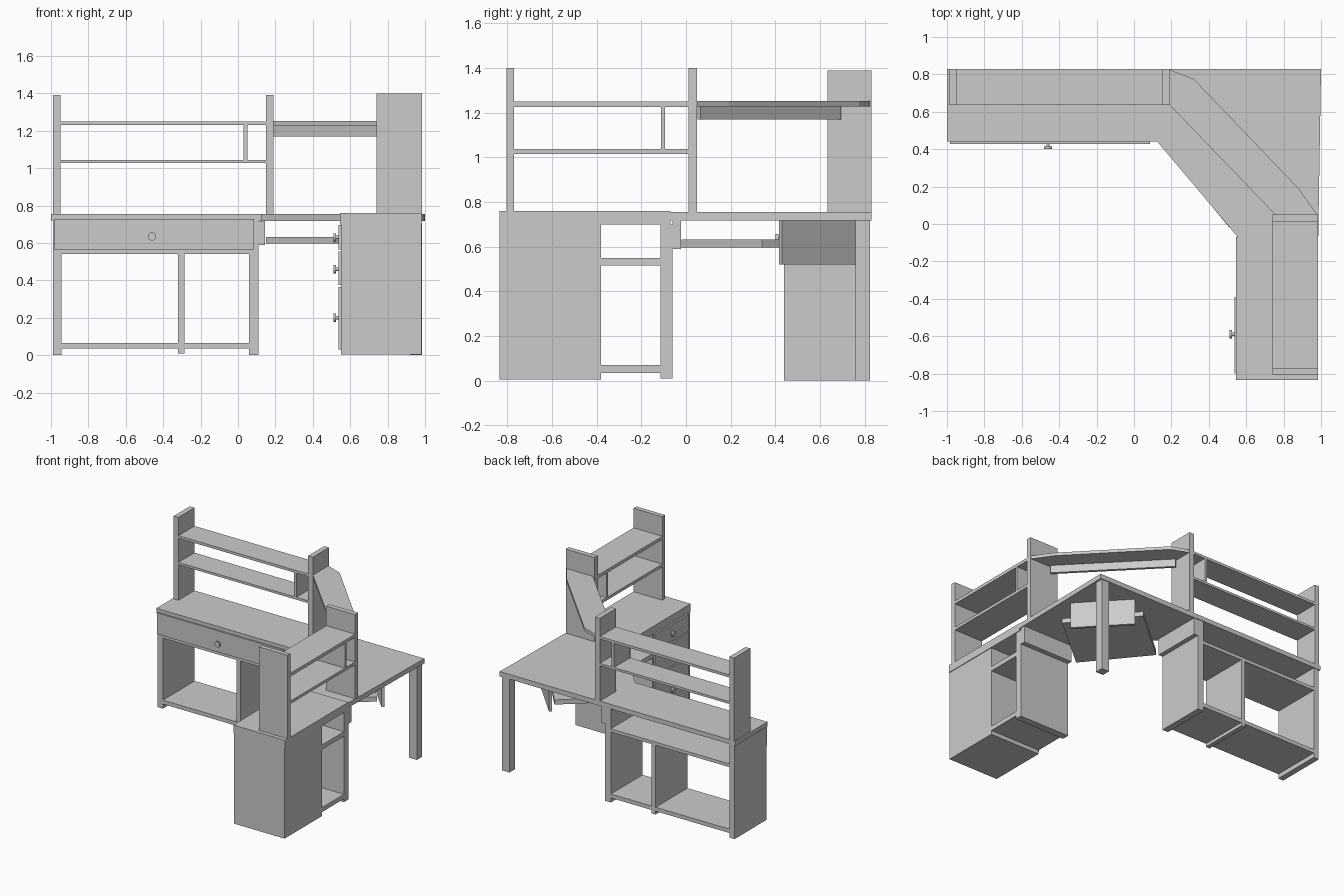
import bpy, bmesh
from math import radians
from mathutils import Vector

if "Cube" in bpy.data.objects:
    bpy.data.objects.remove(bpy.data.objects["Cube"])


def prism(name, pts, z0, z1):
    """Extrude a plan outline from z0 to z1."""
    me = bpy.data.meshes.new(name)
    bm = bmesh.new()
    face = bm.faces.new([bm.verts.new((x, y, z0)) for x, y in pts])
    ext = bmesh.ops.extrude_face_region(bm, geom=[face])
    top = [v for v in ext["geom"] if isinstance(v, bmesh.types.BMVert)]
    bmesh.ops.translate(bm, verts=top, vec=(0, 0, z1 - z0))
    bmesh.ops.recalc_face_normals(bm, faces=bm.faces)
    bm.to_mesh(me)
    bm.free()
    ob = bpy.data.objects.new(name, me)
    bpy.context.collection.objects.link(ob)
    return ob


def box(name, x, y, z):
    return prism(name, [(x[0], y[0]), (x[1], y[0]), (x[1], y[1]), (x[0], y[1])], *z)


def board(name, a, b, t, z):
    """Vertical or flat board from plan point a to b, thickness t to the left of a->b."""
    a, b = Vector(a), Vector(b)
    d = (b - a).normalized()
    n = Vector((-d.y, d.x)) * t
    return prism(name, [a, b, b + n, a + n], *z)


def knob(name, loc, axis):
    """Stem and round head sticking out along -y or -x."""
    rot = (radians(90), 0, 0) if axis == "y" else (0, radians(90), 0)
    step = Vector((0, -1, 0)) if axis == "y" else Vector((-1, 0, 0))
    for part, r, depth, off in (("stem", 0.009, 0.02, 0.008), ("head", 0.022, 0.012, 0.02)):
        bpy.ops.mesh.primitive_cylinder_add(vertices=20, radius=r, depth=depth,
                                            location=Vector(loc) + step * off, rotation=rot)
        bpy.context.object.name = f"{name}_{part}"
        bpy.ops.object.shade_smooth_by_angle()


# Desk tops
box("left_top", (-1, 0.125), (0.44, 0.83), (0.72, 0.755))
prism("corner_top", [(0.125, 0.44), (0.555, -0.07), (0.985, -0.07), (1.0, 0.83), (0.125, 0.83)],
      0.718, 0.755)
box("right_top", (0.545, 0.985), (-0.835, -0.07), (0.70, 0.76))

# Left wing base
Y = (0.44, 0.825)
box("left_outer_panel", (-0.99, -0.945), Y, (0, 0.72))
box("left_inner_panel", (0.06, 0.11), Y, (0, 0.72))
box("left_runner_block", (0.11, 0.145), Y, (0.59, 0.718))
box("left_divider", (-0.32, -0.285), Y, (0.01, 0.545))
box("left_bottom_shelf", (-0.945, 0.06), Y, (0.035, 0.065))
box("left_drawer_shelf", (-0.945, 0.06), Y, (0.54, 0.565))
box("left_drawer_front", (-0.985, 0.085), (0.428, 0.44), (0.565, 0.728))
knob("left_drawer_knob", (-0.46, 0.428, 0.635), "y")

# Right wing cabinet with three drawers facing the seat
box("cabinet_body", (0.55, 0.98), (-0.835, -0.38), (0.005, 0.70))
for i, (z0, z1, kz) in enumerate([(0.565, 0.695, 0.63), (0.375, 0.555, 0.46), (0.03, 0.365, 0.20)]):
    box(f"drawer_front_{i}", (0.537, 0.55), (-0.80, -0.39), (z0, z1))
    knob(f"drawer_knob_{i}", (0.537, -0.59, kz), "x")

# Right wing open bay
X = (0.55, 0.98)
box("bay_bottom_shelf", X, (-0.38, -0.11), (0.035, 0.07))
box("bay_middle_shelf", X, (-0.38, -0.11), (0.515, 0.55))
box("bay_lower_panel", X, (-0.115, -0.06), (0.01, 0.52))
box("bay_upper_panel", X, (-0.115, -0.06), (0.52, 0.70))
box("bay_runner_block", X, (-0.06, -0.022), (0.59, 0.718))

# Corner leg, sliding tray and rear diagonal panel
box("corner_leg", (0.92, 0.985), (0.76, 0.825), (0, 0.718))
prism("keyboard_tray", [(0.15, 0.42), (0.51, -0.02), (0.94, 0.34), (0.57, 0.78)], 0.597, 0.633)
board("rear_diagonal_panel", (0.94, 0.43), (0.63, 0.76), 0.02, (0.52, 0.718))

# Hutch over the left wing
HY = (0.635, 0.83)
for n, x in (("outer", (-0.99, -0.95)), ("inner", (0.15, 0.19))):
    box(f"left_hutch_{n}_post", x, HY, (0.755, 1.39))
box("left_hutch_top_shelf", (-0.95, 0.15), HY, (1.23, 1.25))
box("left_hutch_mid_shelf", (-0.95, 0.15), HY, (1.027, 1.045))
box("left_hutch_divider", (0.03, 0.05), HY, (1.045, 1.23))

# Hutch over the right wing
HX = (0.74, 0.985)
for n, y in (("outer", (-0.805, -0.77)), ("inner", (0.012, 0.05))):
    box(f"right_hutch_{n}_post", HX, y, (0.755, 1.40))
box("right_hutch_top_shelf", HX, (-0.77, 0.012), (1.225, 1.25))
box("right_hutch_mid_shelf", HX, (-0.77, 0.012), (1.015, 1.037))
box("right_hutch_divider", HX, (-0.112, -0.095), (1.037, 1.225))

# Corner bridge shelf with the valance under it
prism("corner_shelf", [(0.19, 0.637), (0.755, 0.05), (0.98, 0.05), (0.88, 0.19),
                       (0.32, 0.775), (0.19, 0.825)], 1.228, 1.252)
board("corner_valance", (0.815, 0.065), (0.205, 0.695), 0.02, (1.17, 1.228))
